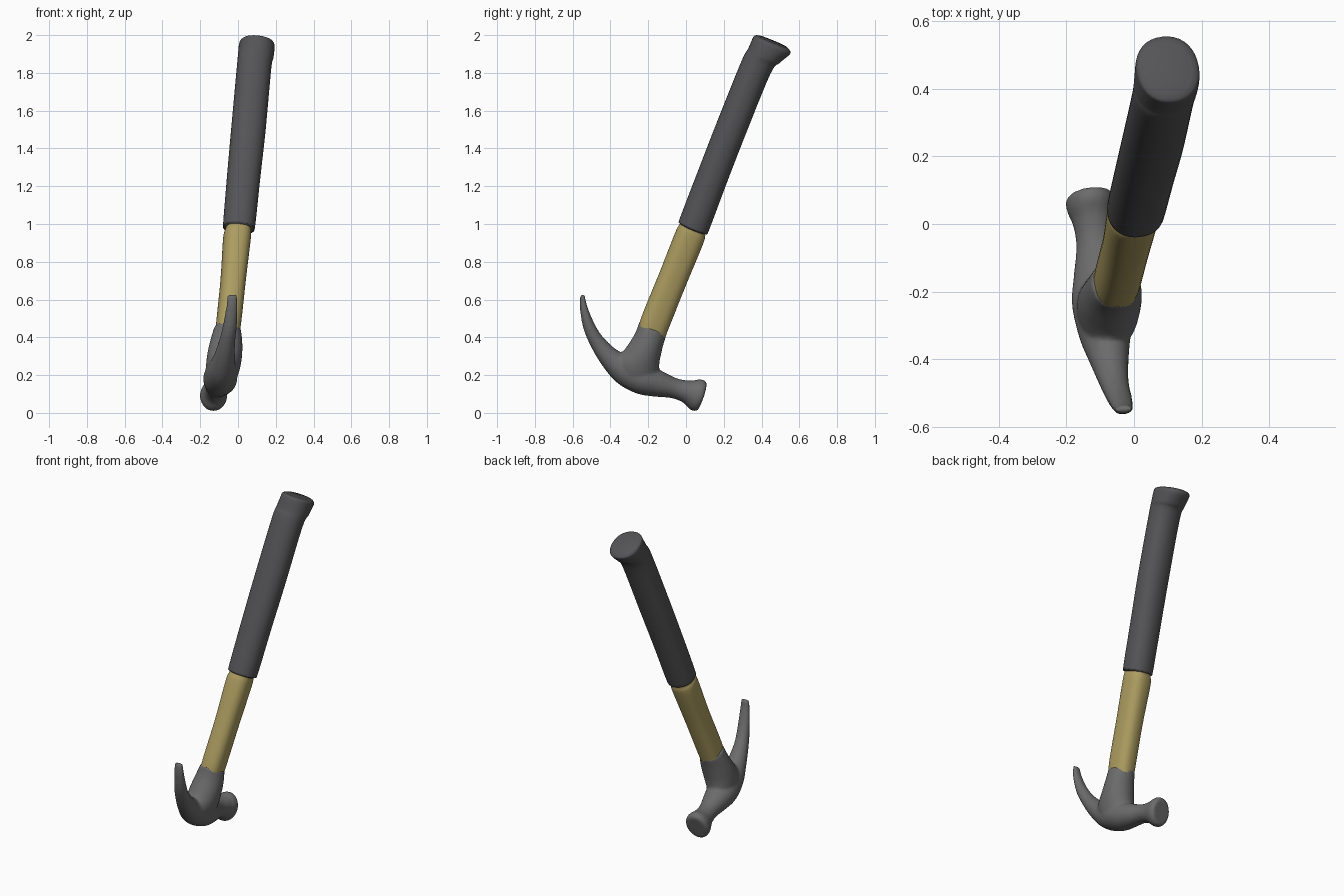
import bpy, bmesh, math
from mathutils import Vector

if "Cube" in bpy.data.objects:
    bpy.data.objects.remove(bpy.data.objects["Cube"])

AXIS = Vector((0.09, 0.383, 0.919)).normalized()     # along the handle
HEAD = Vector((-0.16, 0.92, -0.37)).normalized()     # from claw to striking face
SIDE = HEAD.cross(AXIS).normalized()


def material(name, col):
    m = bpy.data.materials.new(name)
    m.diffuse_color = (*col, 1)
    m.use_nodes = True
    m.node_tree.nodes["Principled BSDF"].inputs["Base Color"].default_value = m.diffuse_color
    return m


def spline(pts, steps):
    """Catmull-Rom through station tuples."""
    out = []
    for i in range(len(pts) - 1):
        a, b, c, d = pts[max(i - 1, 0)], pts[i], pts[i + 1], pts[min(i + 2, len(pts) - 1)]
        for s in range(steps):
            t = s / steps
            out.append([0.5 * (2 * q + (r - p) * t + (2 * p - 5 * q + 4 * r - e) * t * t
                               + (3 * q - p - 3 * r + e) * t ** 3)
                        for p, q, r, e in zip(a, b, c, d)])
    out.append(list(pts[-1]))
    return out


def loft(bm, stations, axis=None, power=2.0, steps=5, seg=36):
    """Stations are (x, y, z, in-plane radius, sideways radius)."""
    st = spline(stations, steps)
    cen = [Vector(s[:3]) for s in st]
    rings = []
    for i, s in enumerate(st):
        t = axis or (cen[min(i + 1, len(st) - 1)] - cen[max(i - 1, 0)]).normalized()
        side = (SIDE - t * SIDE.dot(t)).normalized()
        nor = t.cross(side)
        ring = []
        for k in range(seg):
            a = 2 * math.pi * k / seg
            c, d = math.cos(a), math.sin(a)
            p = math.copysign(abs(c) ** (2 / power), c) * s[3]
            q = math.copysign(abs(d) ** (2 / power), d) * s[4]
            ring.append(bm.verts.new(cen[i] + nor * p + side * q))
        rings.append(ring)
    for r0, r1 in zip(rings, rings[1:]):
        for k in range(seg):
            n = (k + 1) % seg
            bm.faces.new((r0[k], r0[n], r1[n], r1[k]))
    bm.faces.new(rings[0][::-1])
    bm.faces.new(rings[-1])


def make(name, bm, mat):
    bmesh.ops.recalc_face_normals(bm, faces=bm.faces)
    me = bpy.data.meshes.new(name)
    bm.to_mesh(me)
    bm.free()
    me.materials.append(mat)
    ob = bpy.data.objects.new(name, me)
    bpy.context.collection.objects.link(ob)
    for o in bpy.context.selected_objects:
        o.select_set(False)
    bpy.context.view_layer.objects.active = ob
    ob.select_set(True)
    bpy.ops.object.shade_smooth()
    return ob


steel = material("steel_grey", (0.15, 0.148, 0.148))
rubber = material("dark_grip", (0.09, 0.09, 0.095))
yellow = material("yellow_shaft", (0.42, 0.34, 0.12))

# Rubber grip with flared end
bm = bmesh.new()
loft(bm, [(0.003, 0.034, 0.972, 0.066, 0.066), (0.004, 0.037, 0.980, 0.079, 0.080),
          (0.007, 0.047, 1.005, 0.083, 0.085), (0.030, 0.14, 1.25, 0.082, 0.088),
          (0.055, 0.237, 1.50, 0.082, 0.091), (0.085, 0.37, 1.828, 0.083, 0.091),
          (0.094, 0.413, 1.89, 0.092, 0.094), (0.099, 0.451, 1.940, 0.107, 0.094),
          (0.100, 0.456, 1.958, 0.101, 0.089), (0.100, 0.459, 1.966, 0.084, 0.074)],
     axis=AXIS, power=2.2)
make("grip", bm, rubber)

# Yellow shaft
bm = bmesh.new()
loft(bm, [(-0.056, -0.182, 0.425, 0.076, 0.063), (-0.047, -0.155, 0.50, 0.078, 0.065),
          (-0.025, -0.07, 0.71, 0.077, 0.066), (-0.006, 0.015, 0.92, 0.079, 0.072),
          (0.001, 0.032, 0.965, 0.074, 0.068), (0.004, 0.042, 0.99, 0.07, 0.065)],
     axis=AXIS, power=2.5)
make("shaft", bm, yellow)

# Steel head: claw-to-face sweep fused with the neck
bm = bmesh.new()
loft(bm, [(-0.030, -0.548, 0.625, 0.011, 0.026), (-0.032, -0.542, 0.56, 0.020, 0.031),
          (-0.043, -0.514, 0.46, 0.032, 0.037), (-0.058, -0.470, 0.375, 0.041, 0.043),
          (-0.073, -0.40, 0.288, 0.058, 0.058), (-0.086, -0.32, 0.225, 0.080, 0.078),
          (-0.094, -0.23, 0.182, 0.085, 0.090), (-0.102, -0.15, 0.155, 0.071, 0.077),
          (-0.113, -0.06, 0.130, 0.054, 0.058), (-0.121, 0.005, 0.112, 0.062, 0.060),
          (-0.127, 0.045, 0.099, 0.083, 0.070), (-0.130, 0.072, 0.090, 0.086, 0.072),
          (-0.132, 0.087, 0.085, 0.074, 0.062)])
loft(bm, [(-0.055, -0.174, 0.452, 0.080, 0.069), (-0.060, -0.195, 0.39, 0.081, 0.083),
          (-0.070, -0.228, 0.31, 0.096, 0.092), (-0.081, -0.26, 0.23, 0.118, 0.088),
          (-0.090, -0.28, 0.16, 0.070, 0.070)], axis=AXIS)
head = make("claw_head", bm, steel)
rm = head.modifiers.new("fuse", 'REMESH')
rm.mode = 'VOXEL'
rm.voxel_size = 0.008
rm.use_smooth_shade = True
sm = head.modifiers.new("soften", 'SMOOTH')
sm.factor = 0.5
sm.iterations = 8
